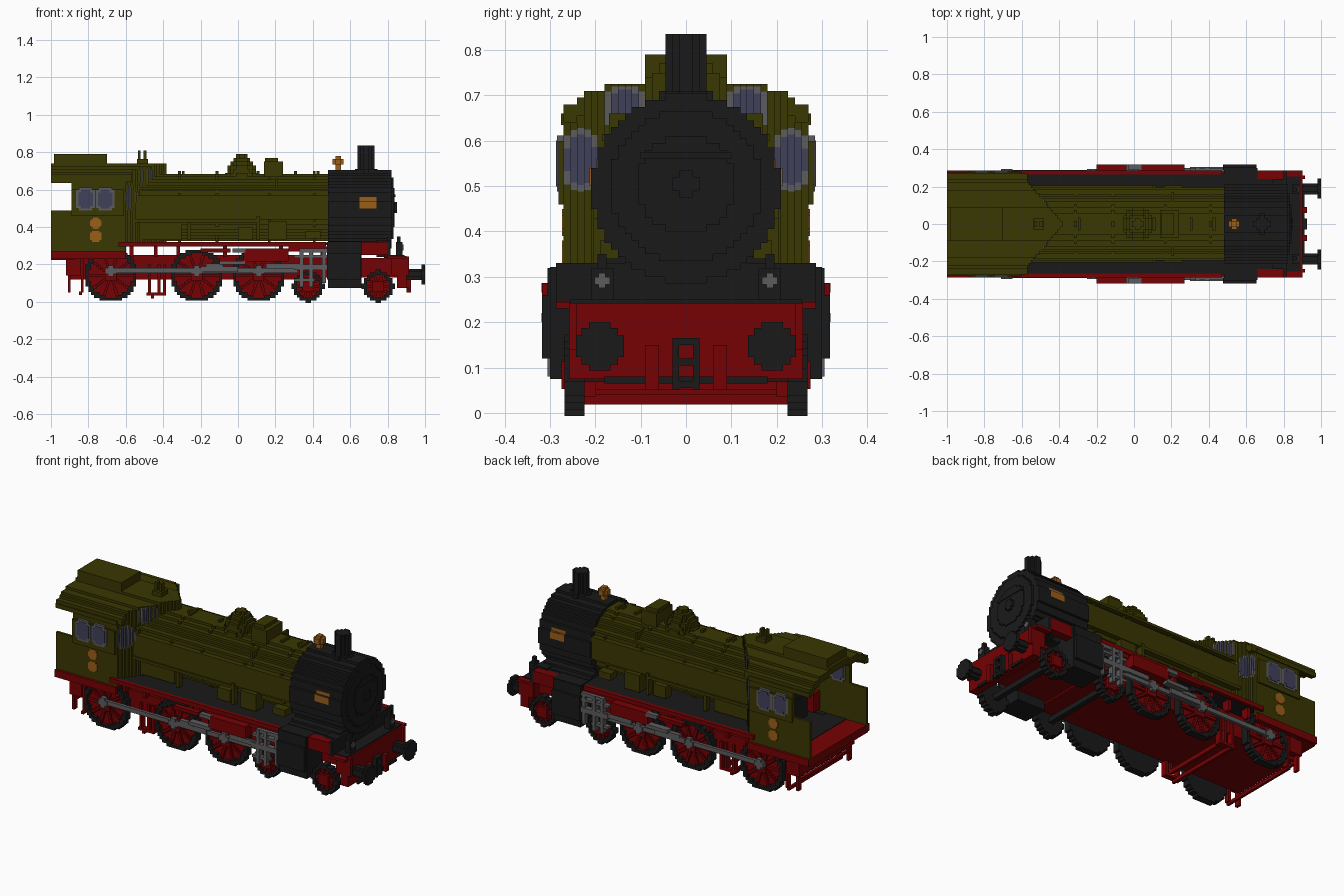
import bpy
import bmesh
from math import sqrt, cos, sin, pi

STEP = 0.015  # edge length of one building block

if "Cube" in bpy.data.objects:
    bpy.data.objects.remove(bpy.data.objects["Cube"], do_unlink=True)


def material(name, red, green, blue):
    mat = bpy.data.materials.new(name)
    mat.use_nodes = True
    colour = (red, green, blue, 1)
    mat.diffuse_color = colour
    shader = next(n for n in mat.node_tree.nodes if n.type == "BSDF_PRINCIPLED")
    shader.inputs["Base Color"].default_value = colour
    shader.inputs["Roughness"].default_value = 1
    return mat


OLIVE = material("olive paint", .042, .038, .0005)
BLACK = material("black iron", .01, .01, .01)
RED = material("red frame paint", .18, .0005, .001)
GREY = material("steel grey", .107, .107, .113)
GLASS = material("blue glass", .053, .053, .105)
BRASS = material("brass", .33, .113, .009)


def part(name, mat, boxes, mirror=False):
    """Make one object from boxes given as x, y and z ranges."""
    if mirror:
        boxes = boxes + [(x0, x1, -y1, -y0, z0, z1) for x0, x1, y0, y1, z0, z1 in boxes]
    bm = bmesh.new()
    for box in boxes:
        cube = bmesh.ops.create_cube(bm, size=1)["verts"]
        for vert in cube:
            for axis in range(3):
                low, high = box[2 * axis], box[2 * axis + 1]
                vert.co[axis] = low + (vert.co[axis] + .5) * (high - low)
    mesh = bpy.data.meshes.new(name)
    bm.to_mesh(mesh)
    bm.free()
    mesh.materials.append(mat)
    obj = bpy.data.objects.new(name, mesh)
    bpy.context.collection.objects.link(obj)


def place(axis, start, end, u0, u1, v0, v1):
    """Turn a span along an axis and a rectangle across it into a box."""
    if axis == "x":
        return (start, end, u0, u1, v0, v1)
    if axis == "y":
        return (u0, u1, start, end, v0, v1)
    return (u0, u1, v0, v1, start, end)


def disc(axis, u, v, radius, start, end, hole=0):
    """Boxes for a stepped disc or ring lying across an axis."""
    boxes = []
    rows = max(1, round(radius / STEP))

    def half_width(r, height):
        return round(sqrt(max(r * r - height * height, 0)) / STEP) * STEP

    for row in range(-rows, rows):
        low = row * STEP
        outer = half_width(radius, low + STEP / 2)
        inner = half_width(hole, low + STEP / 2)
        spans = [(-outer, -inner), (inner, outer)] if inner else [(-outer, outer)]
        for a, b in spans:
            if b > a:
                boxes.append(place(axis, start, end, u + a, u + b, v + low, v + low + STEP))
    return boxes


def strips(half):
    """Left and right edges of the strips across the width."""
    count = round(half / STEP)
    return [(i * STEP, (i + 1) * STEP) for i in range(-count, count)]


def roof_height(y):
    arch = sqrt(max(1 - (y / .272) ** 2, 0))
    return .65 + round(.088 * arch / STEP) * STEP


# Boiler with bands, and the smokebox with its door
part("boiler", OLIVE, disc("x", 0, .505, .182, -.62, .48)
     + [(-.6, .48, -.195, .195, .44, .57)])
part("boiler_bands", OLIVE, [box for x in (-.32, -.12, .16, .4)
                             for box in disc("x", 0, .505, .188, x, x + STEP)])
part("boiler_backhead", BLACK, disc("x", 0, .5, .17, -.68, -.62))
part("smokebox", BLACK, disc("x", 0, .495, .207, .48, .82))
part("smokebox_door", BLACK, disc("x", 0, .5, .17, .82, .832)
     + disc("x", 0, .505, .11, .832, .838)
     + disc("x", 0, .505, .03, .838, .85) + [(.83, .842, -.1, .1, .56, .575)])
part("smokebox_saddle", BLACK, [(.48, .8, -.19, .19, .26, .34), (.48, .8, -.15, .15, .33, .37),
                                (.48, .8, -.22, .22, .3, .325)])
part("chimney", BLACK, disc("z", .685, 0, .042, .68, .835) + disc("z", .685, 0, .055, .68, .71))
part("smokebox_plates", BRASS, [(.65, .74, .2, .2125, .5, .54),
                                (.65, .74, .19, .1975, .54, .56)], True)
part("bell", BRASS, disc("z", .535, 0, .025, .735, .765) + disc("z", .535, 0, .012, .68, .78))

# Boiler fittings
part("steam_dome", OLIVE, [box for level, radius in enumerate((.09, .08, .075, .06, .045, .03))
                           for box in disc("z", .02, 0, radius, .67 + level * .02, .69 + level * .02)])
part("sand_box", OLIVE, [(.14, .24, -.075, .075, .66, .75), (.145, .215, -.06, .06, .75, .77)])
part("safety_valves", OLIVE, [(x, x + STEP, -.035, .035, .65, .7) for x in (-.3, .1, .3, .42)])
part("whistle", OLIVE, disc("z", -.51, 0, .035, .73, .765)
     + [(x, x + STEP, -.015, .015, .76, .81) for x in (-.535, -.505)])
part("boiler_pipes", OLIVE, [(-.55, .1, .17, .205, .425, .442), (-.55, .48, .155, .185, .6, .615),
                             (.1, .117, .165, .205, .33, .457), (-.27, -.25, .16, .195, .33, .45),
                             (.2, .215, .1, .17, .45, .66)], True)
part("air_pumps", OLIVE, [(.16, .26, .13, .205, .33, .43), (.0, .08, .13, .19, .33, .4),
                          (.36, .44, .13, .19, .34, .38)], True)
part("firebox", OLIVE, [(-.6, -.3, -.165, .165, .33, .5)])

# Cab walls, roof and wedge shaped front
part("cab_sides", OLIVE, [(-.89, -.6, .255, .27, .27, .67), (-.89, -.61, .265, .281, .46, .6),
                          (-1, -.89, .255, .27, .25, .49)], True)
part("cab_floor", BLACK, [(-.87, -.6, -.255, .255, .255, .275)])
part("cab_front_lining", BLACK, [(-.645, -.63, -.255, .255, .275, .65)])
part("cab_seats", RED, [(-.7, -.65, .19, .25, .29, .4)], True)
part("cab_controls", BLACK, [(-.71, -.66, -.12, .12, .3, .6), (-.73, -.7, -.05, .05, .45, .49)])
roof, front = [], []
window_layers = {"front_windows": [], "front_window_frames": []}
for a, b in strips(.27):
    y = abs(a + b) / 2
    top = roof_height(y)
    roof.append((-1, -.57, a, b, top - .04 if y < .255 else .64, top))
    nose = -.375 - .86 * y
    front.append((-.63, nose, a, b, .32, top))
    # Oval panes: centre across, centre up, half width, half height
    for centre, level, wide, tall in ((.232, .558, .034, .056), (.135, .672, .036, .042)):
        for layer, rim, lift in (("front_windows", 0, .006), ("front_window_frames", .014, .003)):
            reach = 1 - ((y - centre) / (wide + rim)) ** 2
            if reach > 0:
                half = (tall + rim) * sqrt(reach)
                window_layers[layer].append((nose - .01, nose + lift, a, b, level - half,
                                             min(level + half, top - .005)))
part("cab_roof", OLIVE, roof)
part("cab_roof_edges", OLIVE, [(-1, -.6, .26, .276, .635, .66)], True)
part("roof_hatch", OLIVE, [(-.985, -.7, -.09, .09, .72, .79)])
part("cab_front", OLIVE, front)
part("front_windows", GLASS, window_layers["front_windows"])
part("front_window_frames", GREY, window_layers["front_window_frames"])

# Paired side windows with clipped corners
frames, panes = [], []
for x in (-.815, -.71):
    for wide, tall in ((.05, .047), (.035, .062)):
        frames.append((x - wide, x + wide, .25, .284, .55 - tall, .55 + tall))
        panes.append((x - wide + .011, x + wide - .011, .245, .287, .561 - tall, .539 + tall))
part("side_window_frames", GREY, frames, True)
part("side_windows", GLASS, panes, True)
part("cab_badges", BRASS, disc("y", -.76, .42, .03, .265, .273)
     + [(-.783, -.737, .265, .273, .397, .443), (-.79, -.73, .265, .273, .33, .37),
        (-.78, -.74, .265, .273, .32, .38)], True)

# Running boards, main frame and ends
part("running_boards", BLACK, [(-.62, .8, -.27, .27, .303, .318)])
part("running_board_edges", RED, [(-.64, .47, .265, .287, .295, .32),
                                  (.66, .8, .24, .287, .25, .32),
                                  (.8, .9, .255, .287, .23, .245),
                                  (-1, -.6, .255, .285, .23, .272)], True)
part("main_frame", RED, [(-.9, .47, -.222, .222, .12, .25), (.47, .85, -.16, .16, .13, .235),
                         (-1, -.87, -.27, .27, .225, .272), (-.92, -.84, -.26, .26, .14, .24)])
part("frame_braces", RED, [(x, x + .02, .2, .25, .24, .305)
                           for x in (-.58, -.45, -.33, -.08, .22, .44)], True)
part("front_deck", BLACK, [(.78, .89, -.255, .255, .235, .25), (.8, .815, -.287, .287, .245, .33),
                           (.74, .8, -.24, .24, .24, .33)])
part("buffer_beam", RED, [(.85, .9, -.258, .258, .075, .242), (.82, .915, -.258, -.24, .14, .242),
                          (.82, .915, .24, .258, .14, .242)])
part("buffers", BLACK, disc("x", .187, .147, .025, .9, .985)
     + [(.98, 1, .19 - wide, .19 + wide, .147 - tall, .147 + tall)
        for wide, tall in ((.053, .024), (.04, .04), (.024, .053))], True)
part("lamps", BLACK, [(.845, .88, .16, .21, .24, .32), (.85, .87, .175, .195, .32, .35)], True)
part("lamp_glasses", GREY, [(.88, .886, .168, .202, .283, .3),
                            (.88, .886, .177, .193, .275, .308)], True)
part("coupling", BLACK, [(.9, .925, .015, .03, .05, .165)], True)
part("coupling_links", BLACK, [(.9, .925, -.03, .03, z, z + STEP) for z in (.055, .105, .15)]
     + [(.9, .912, -.18, .18, .065, .08)])
part("brake_hoses", RED, [(.9, .925, .06, .09, .05, .15)], True)


# Spoked wheels with stepped tyres, a red web and a black back
def wheel(name, x, radius):
    part(name + "_tyres", BLACK, disc("y", x, radius, radius, .228, .268, radius - .024)
         + disc("y", x, radius, radius, .224, .234), True)
    spokes = disc("y", x, radius, .035, .23, .275) + disc("y", x, radius, radius - .02, .23, .247)
    blocks = int((radius - .02) / STEP)
    for spoke in range(10):
        angle = spoke * pi / 5
        for block in range(1, blocks + 1):
            u = x + block * STEP * cos(angle) - STEP / 2
            v = radius + block * STEP * sin(angle) - STEP / 2
            spokes.append((u, u + STEP, .235, .262, v, v + STEP))
    part(name + "_spokes", RED, spokes, True)
    part(name + "_axle", BLACK, disc("y", x, radius, .02, -.23, .23))


for label, x in (("rear", -.68), ("middle", -.22), ("front", .11)):
    wheel(label + "_driving_wheel", x, .142)
for label, x in (("rear", .375), ("front", .75)):
    wheel(label + "_leading_wheel", x, .083)

# Cylinders, rods and valve gear
part("cylinders", BLACK, [(.48, .66, .15, .3, .075, .322), (.475, .655, .29, .318, .12, .26),
                          (.475, .655, .29, .305, .25, .32)], True)
part("coupling_rods", GREY, [(-.69, .32, .27, .288, .155, .18), (-.2, .0, .288, .3, .16, .19),
                             (.15, .33, .285, .3, .178, .205)]
     + [box for x in (-.68, -.22, .11) for box in disc("y", x, .165, .03, .27, .295)], True)
part("crossheads", GREY, [(.33, .48, .27, .3, .265, .285), (.3, .48, .27, .3, .235, .25),
                          (.3, .41, .27, .3, .11, .125), (.33, .35, .27, .305, .08, .285),
                          (.38, .4, .27, .305, .08, .285), (.3, .48, .275, .305, .17, .2),
                          (.45, .47, .27, .3, .1, .285)], True)
part("valve_links", RED, [(.03, .27, .26, .317, .215, .285), (-.2, -.04, .285, .317, .265, .285),
                          (.27, .48, .25, .28, .27, .295)], True)
part("valve_rods", GREY, [(-.1, .04, .28, .319, .2, .22), (-.03, .04, .29, .319, .265, .286),
                          (-.17, -.08, .28, .305, .185, .205)], True)

# Brake gear and steps hanging below the frame
part("brake_hangers", RED, [(x, x + STEP, .2, .235, .035, .2) for x in (-.48, -.43, -.4)]
     + [(x, x + STEP, .22, .25, .05, .24) for x in (-.91, -.84)], True)
part("brake_beams", RED, [(-.465, -.45, -.23, .23, .018, .04), (-.49, -.4, .2, .235, .035, .05),
                          (-.49, -.4, -.235, -.2, .035, .05), (-.43, -.415, -.23, .23, .052, .076),
                          (-.85, -.835, -.25, .25, .038, .055), (-.91, -.895, -.25, .25, .1, .115)])
